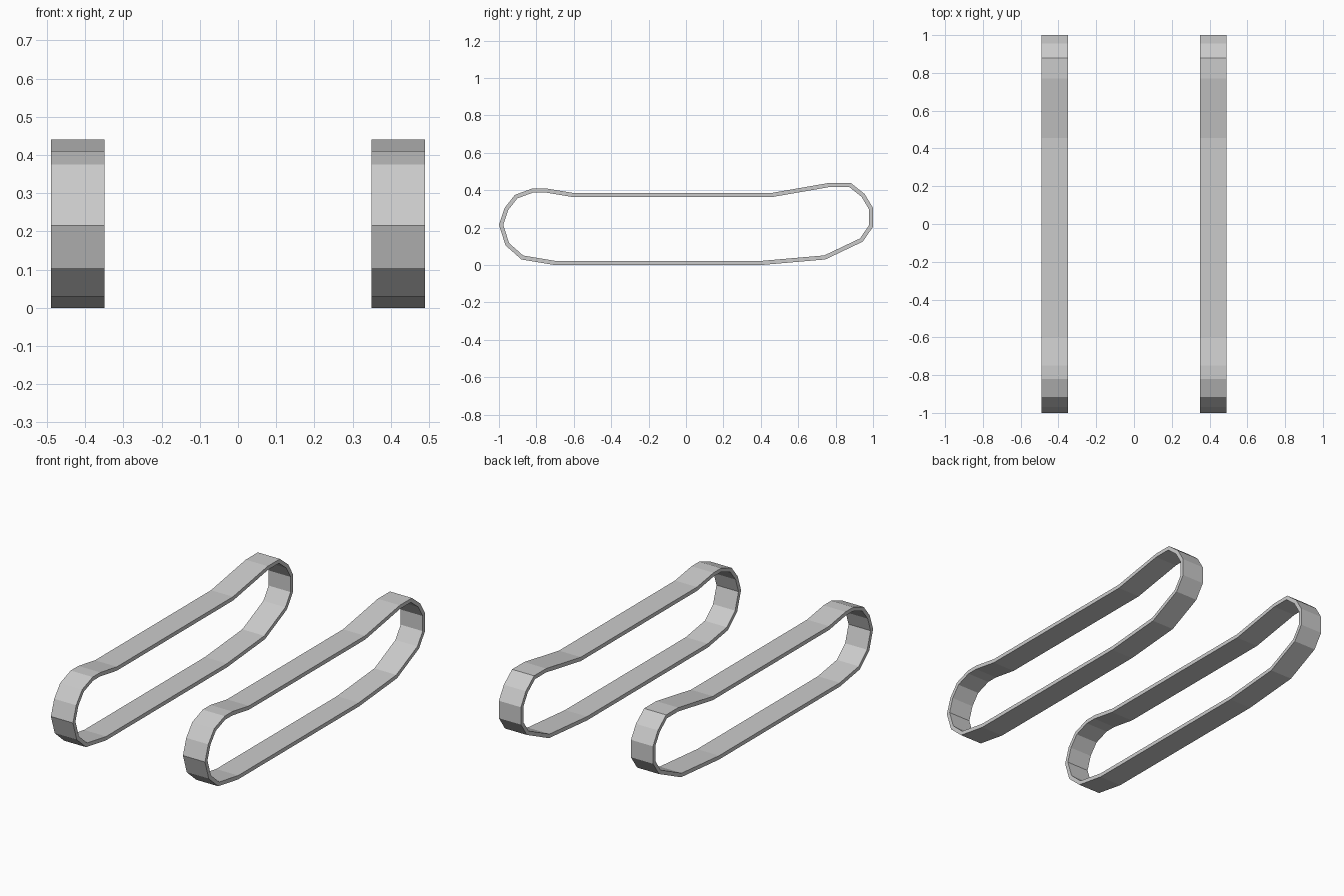
import bpy, bmesh
from mathutils import Vector

if "Cube" in bpy.data.objects:
    bpy.data.objects.remove(bpy.data.objects["Cube"])

# Outer side profile of the track belt (y, z), clockwise seen from the right
PROFILE = [(-1, .215), (-.97, .305), (-.915, .375), (-.82, .41), (-.75, .41),
           (-.6, .385), (.455, .385), (.77, .44), (.88, .44), (.955, .38),
           (1, .305), (1, .205), (.945, .125), (.745, .03), (.4, 0),
           (-.7, 0), (-.88, .03), (-.965, .105)]
THICKNESS = .022
X_INNER, X_OUTER = .35, .49


def inset(points, dist):
    """Mitred inward offset of a clockwise closed loop."""
    pts = [Vector(p) for p in points]
    result = []
    for i, p in enumerate(pts):
        a = (p - pts[i - 1]).normalized()
        b = (pts[(i + 1) % len(pts)] - p).normalized()
        na, nb = Vector((a.y, -a.x)), Vector((b.y, -b.x))
        result.append(p + (na + nb) * dist / (1 + na.dot(nb)))
    return result


def make_belt(name):
    bm = bmesh.new()
    inner = inset(PROFILE, THICKNESS)
    # Four corner loops around the belt's rectangular section
    section = [(PROFILE, X_INNER), (PROFILE, X_OUTER),
               (inner, X_OUTER), (inner, X_INNER)]
    loops = [[bm.verts.new((x, y, z)) for y, z in pts] for pts, x in section]
    n = len(PROFILE)
    for k in range(4):
        a, b = loops[k], loops[(k + 1) % 4]
        for i in range(n):
            j = (i + 1) % n
            bm.faces.new((a[i], a[j], b[j], b[i]))
    bmesh.ops.recalc_face_normals(bm, faces=bm.faces)
    mesh = bpy.data.meshes.new(name)
    bm.to_mesh(mesh)
    bm.free()
    obj = bpy.data.objects.new(name, mesh)
    bpy.context.collection.objects.link(obj)
    return obj


# Right belt, mirrored across x = 0 for the left one
belts = make_belt("track_belts")
belts.modifiers.new("mirror", 'MIRROR').use_axis[0] = True
